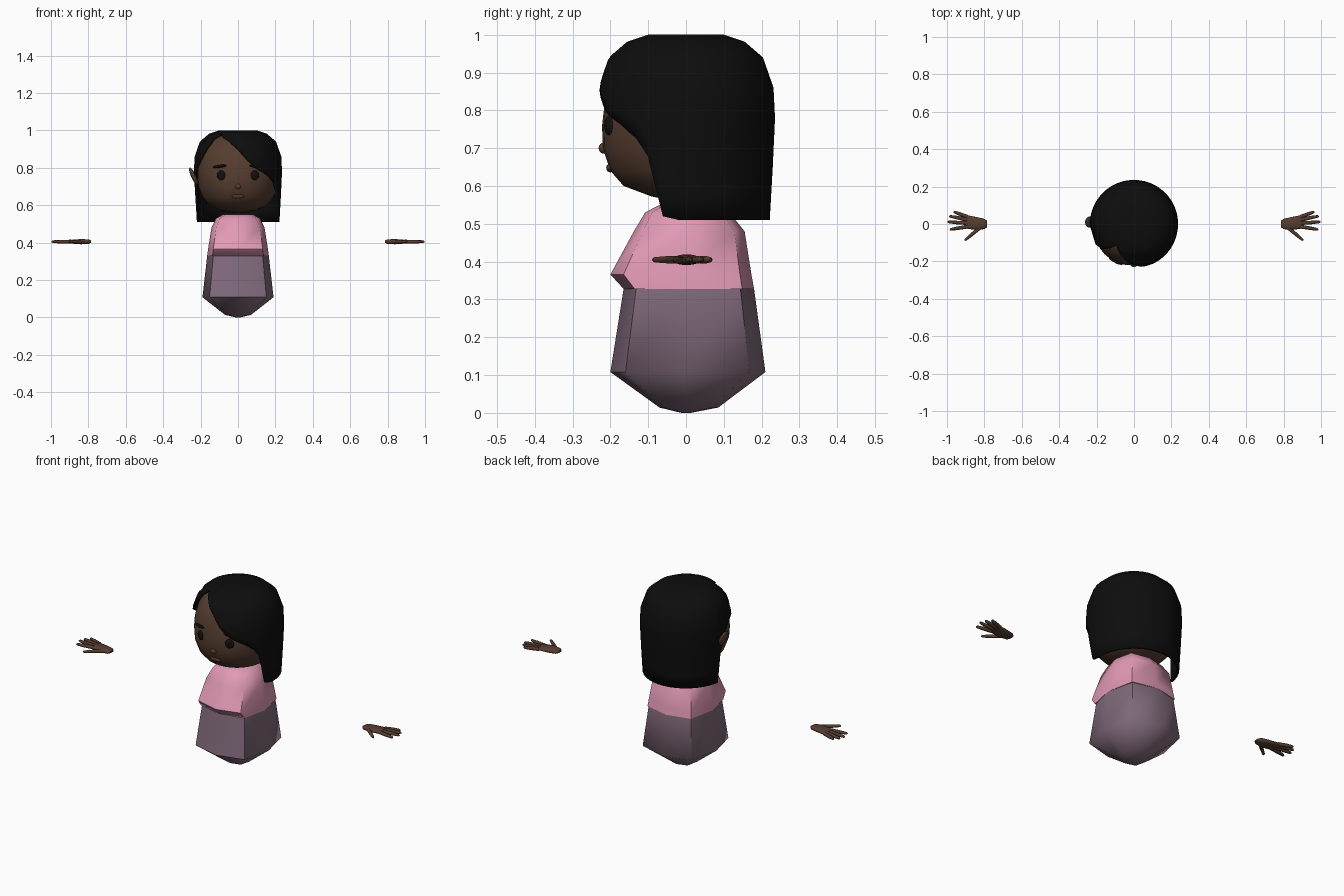
import bpy, bmesh
from math import sin, cos, pi, radians, copysign

if "Cube" in bpy.data.objects:
    bpy.data.objects.remove(bpy.data.objects["Cube"])


def material(name, color):
    m = bpy.data.materials.new(name)
    m.use_nodes = True
    m.diffuse_color = (*color, 1)
    bsdf = next(n for n in m.node_tree.nodes if n.type == 'BSDF_PRINCIPLED')
    bsdf.inputs["Base Color"].default_value = (*color, 1)
    bsdf.inputs["Roughness"].default_value = 0.9
    return m


SKIN = material("brown skin", (0.092, 0.046, 0.028))
HAIR = material("black hair", (0.004, 0.004, 0.004))
EYE = material("eye black", (0.006, 0.005, 0.005))
LIP = material("lip brown", (0.085, 0.034, 0.026))
PINK = material("pink shirt", (0.75, 0.32, 0.46))
MAUVE = material("mauve skirt", (0.22, 0.145, 0.2))


def finish(name, bm, mat, angle=60):
    mesh = bpy.data.meshes.new(name)
    bm.to_mesh(mesh)
    bm.free()
    ob = bpy.data.objects.new(name, mesh)
    bpy.context.collection.objects.link(ob)
    mesh.materials.append(mat)
    bpy.ops.object.select_all(action='DESELECT')
    ob.select_set(True)
    bpy.context.view_layer.objects.active = ob
    bpy.ops.object.shade_smooth_by_angle(angle=radians(angle))
    return ob


def power(v, p):
    return copysign(abs(v) ** (2 / p), v)


def loft(name, rings, sides, p, mat):
    """Stack of rounded-square rings: height, half width, front y, back y."""
    bm = bmesh.new()
    loops = []
    for z, hx, front, back in rings:
        loop = []
        for i in range(sides):
            a = 2 * pi * i / sides
            s = power(sin(a), p)
            loop.append(bm.verts.new((hx * power(cos(a), p), s * back if s > 0 else -s * front, z)))
        loops.append(loop)
    for low, high in zip(loops, loops[1:]):
        for i in range(sides):
            j = (i + 1) % sides
            bm.faces.new((low[i], low[j], high[j], high[i]))
    bm.faces.new(loops[0][::-1])
    bm.faces.new(loops[-1])
    bmesh.ops.recalc_face_normals(bm, faces=bm.faces)
    return finish(name, bm, mat)


def ellipsoid(name, center, radii, mat, rotation=(0, 0, 0)):
    bm = bmesh.new()
    bmesh.ops.create_uvsphere(bm, u_segments=16, v_segments=10, radius=1)
    ob = finish(name, bm, mat)
    ob.location, ob.scale, ob.rotation_euler = center, radii, rotation
    return ob


# Body: faceted skirt and a shirt whose front hem flares forward
HEM = (0.328, 0.165, -0.165, 0.18)
loft("skirt", [(0, 0.012, -0.012, 0.012), (0.014, 0.07, -0.07, 0.085),
               (0.108, 0.19, -0.2, 0.21), HEM], 8, 3.1, MAUVE)
loft("shirt", [HEM, (0.366, 0.16, -0.2, 0.173), (0.48, 0.142, -0.138, 0.155),
               (0.53, 0.118, -0.108, 0.115), (0.55, 0.08, -0.07, 0.07)], 8, 3.6, PINK)

# Head
loft("head", [(0.563, 0.04, -0.04, 0.04), (0.572, 0.095, -0.09, 0.08),
              (0.6, 0.155, -0.165, 0.13), (0.64, 0.19, -0.2, 0.17),
              (0.7, 0.213, -0.22, 0.19), (0.76, 0.218, -0.222, 0.2),
              (0.82, 0.215, -0.215, 0.2), (0.88, 0.2, -0.198, 0.19),
              (0.93, 0.17, -0.165, 0.16), (0.965, 0.12, -0.115, 0.11),
              (0.98, 0.05, -0.05, 0.05)], 32, 2.15, SKIN)
ellipsoid("nose", (0, -0.219, 0.7), (0.016, 0.012, 0.014), SKIN)
ellipsoid("lips", (0, -0.2, 0.648), (0.034, 0.011, 0.012), LIP)
ellipsoid("right_ear", (-0.238, 0.01, 0.755), (0.013, 0.03, 0.05), SKIN, (0, -0.42, 0))
for side, word in ((1, "left"), (-1, "right")):
    turn = (0, 0, side * 0.4)
    ellipsoid(word + "_eye", (side * 0.09, -0.204, 0.76), (0.024, 0.009, 0.026), EYE, turn)
    ellipsoid(word + "_eyebrow", (side * 0.098, -0.199, 0.808), (0.042, 0.009, 0.008), HAIR,
              (0, side * 0.1, side * 0.45))

# Hair: profile from crown to tips, trimmed by a hairline that varies around the head
PROFILE = [(1.0, 0.1), (0.982, 0.155), (0.94, 0.204), (0.86, 0.232),
           (0.78, 0.236), (0.65, 0.23), (0.51, 0.222)]
HAIRLINE = [(-98, 0.51), (-95, 0.7), (-88, 0.775), (-62, 0.84), (-52, 0.9), (-45, 0.955),
            (-39, 0.984), (-16, 0.95), (0, 0.9), (13, 0.84), (26, 0.795), (44, 0.76),
            (56, 0.725), (64, 0.68), (74, 0.52), (85, 0.51), (262, 0.51)]


def interpolate(table, v):
    for (a, fa), (b, fb) in zip(table, table[1:]):
        if min(a, b) <= v <= max(a, b):
            return fa + (fb - fa) * (v - a) / (b - a)
    return table[-1][1]


STEPS = [(z, i) for i, (z, r) in enumerate(PROFILE)]
ROWS = 12
angles = sorted({a for a, z in HAIRLINE[:-1]} | set(range(-30, 80, 5)) | set(range(85, 260, 9)))
bm = bmesh.new()
columns = []
for a in angles:
    depth = interpolate(STEPS, interpolate(HAIRLINE, a))
    column = []
    for k in range(ROWS + 1):
        t = depth * (1 - k / ROWS)
        i = min(int(t), len(PROFILE) - 2)
        (z0, r0), (z1, r1) = PROFILE[i], PROFILE[i + 1]
        r = r0 + (r1 - r0) * (t - i)
        column.append(bm.verts.new((r * sin(radians(a)), -r * cos(radians(a)),
                                    z0 + (z1 - z0) * (t - i))))
    columns.append(column)
for one, two in zip(columns, columns[1:] + columns[:1]):
    for k in range(ROWS):
        bm.faces.new((one[k], two[k], two[k + 1], one[k + 1]))
bm.faces.new([c[-1] for c in columns])
hair = finish("hair", bm, HAIR, 50)
shell = hair.modifiers.new("thickness", 'SOLIDIFY')
shell.thickness = 0.012
shell.offset = -1

# Floating hands: flat palm with tapered fingers and thumb
FINGERS = [((0.89, 0.038), (0.935, 0.055), (0.965, 0.065)),
           ((0.89, 0.022), (0.945, 0.034), (0.988, 0.042)),
           ((0.89, 0.005), (0.95, 0.008), (0.998, 0.012)),
           ((0.89, -0.014), (0.945, -0.023), (0.985, -0.03)),
           ((0.815, -0.012), (0.86, -0.05), (0.905, -0.088))]
HAND_Z = 0.405
for side, word in ((1, "left"), (-1, "right")):
    palm = loft(word + "_palm", [(0.785, 0.005, -0.016, 0.016), (0.798, 0.012, -0.027, 0.027),
                                 (0.84, 0.014, -0.032, 0.037), (0.88, 0.011, -0.027, 0.045),
                                 (0.908, 0.006, -0.022, 0.047)], 16, 2.3, SKIN)
    palm.rotation_euler = (0, side * pi / 2, 0)
    palm.location.z = HAND_Z
    curve = bpy.data.curves.new(word + "_fingers", 'CURVE')
    curve.dimensions = '3D'
    curve.bevel_depth = 0.01
    curve.bevel_resolution = 2
    curve.use_fill_caps = True
    for path in FINGERS:
        (ax, ay), (bx, by) = path[1:]
        near_tip = (ax + (bx - ax) * 0.85, ay + (by - ay) * 0.85)
        points = [path[0], path[1], near_tip, path[2]]
        spline = curve.splines.new('POLY')
        spline.points.add(len(points) - 1)
        for point, (x, y), radius in zip(spline.points, points, (1.05, 0.95, 0.7, 0.3)):
            point.co = (side * x, y, HAND_Z, 1)
            point.radius = radius
        spline.use_smooth = True
    curve.materials.append(SKIN)
    fingers = bpy.data.objects.new(word + "_fingers", curve)
    bpy.context.collection.objects.link(fingers)
